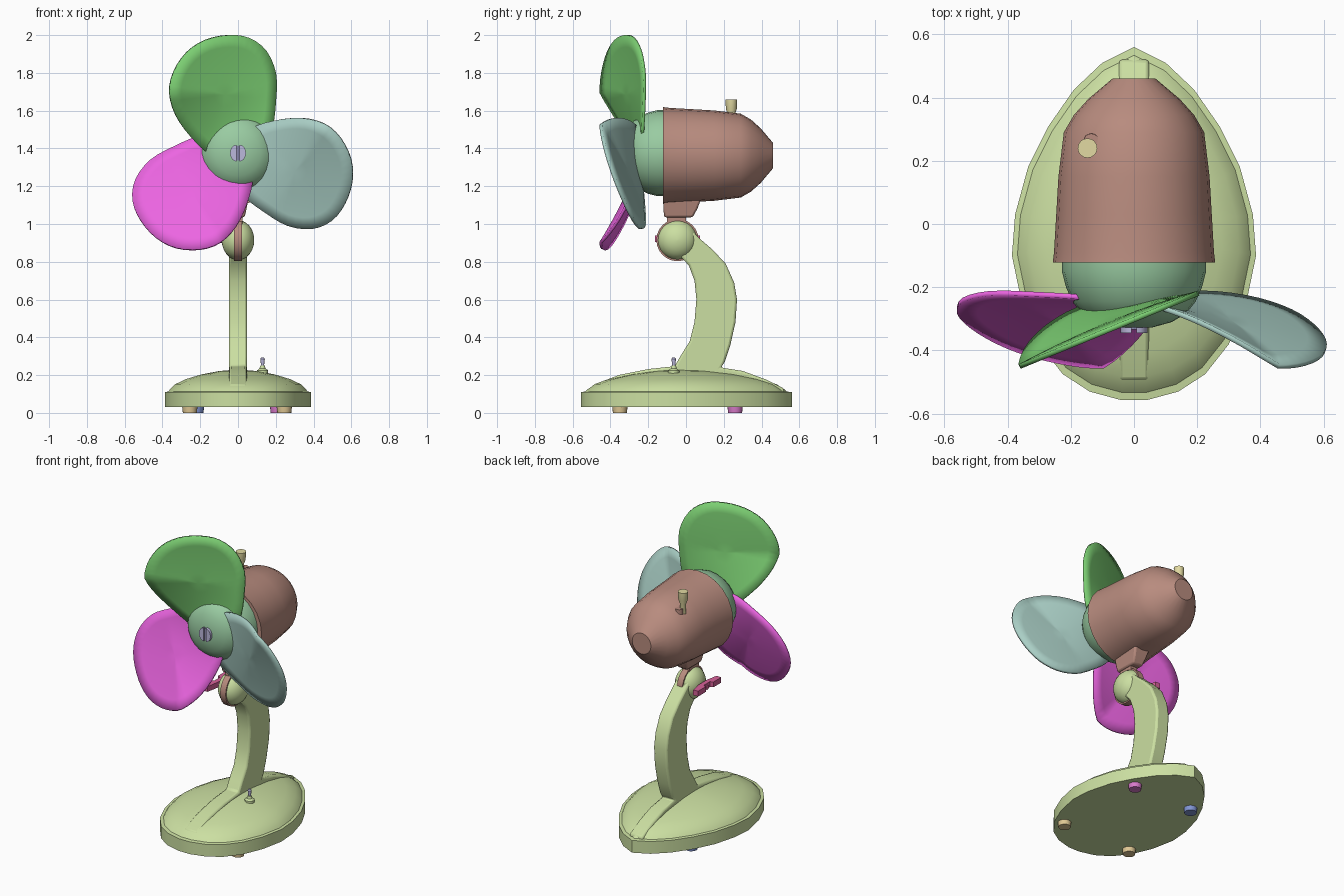
import bpy, bmesh
from math import sin, cos, pi, radians
from mathutils import Vector

if "Cube" in bpy.data.objects:
    bpy.data.objects.remove(bpy.data.objects["Cube"])


def finish(name, bm, color, angle=35, bevel=0.0):
    bmesh.ops.recalc_face_normals(bm, faces=bm.faces)
    me = bpy.data.meshes.new(name)
    bm.to_mesh(me)
    bm.free()
    ob = bpy.data.objects.new(name, me)
    bpy.context.collection.objects.link(ob)
    mat = bpy.data.materials.new(name + "_mat")
    mat.diffuse_color = (*color, 1)
    mat.use_nodes = True
    mat.node_tree.nodes["Principled BSDF"].inputs["Base Color"].default_value = mat.diffuse_color
    me.materials.append(mat)
    if bevel:
        m = ob.modifiers.new("bevel", 'BEVEL')
        m.width, m.segments, m.limit_method = bevel, 2, 'ANGLE'
        m.angle_limit = radians(50)
    bpy.ops.object.select_all(action='DESELECT')
    ob.select_set(True)
    bpy.context.view_layer.objects.active = ob
    bpy.ops.object.shade_smooth_by_angle(angle=radians(angle))
    return ob


def loft(name, rings, color, **kw):
    bm = bmesh.new()
    vs = [[bm.verts.new(p) for p in r] for r in rings]
    n = len(vs[0])
    for a, b in zip(vs, vs[1:]):
        for i in range(n):
            j = (i + 1) % n
            bm.faces.new((a[i], a[j], b[j], b[i]))
    bm.faces.new(vs[0])
    bm.faces.new(vs[-1])
    return finish(name, bm, color, **kw)


def lathe(name, center, axis, profile, color, n=24, **kw):
    # profile holds (radius, distance along axis)
    rings = []
    for r, h in profile:
        ring = []
        for i in range(n):
            c, s = r * cos(2 * pi * i / n), r * sin(2 * pi * i / n)
            p = {'X': (h, c, s), 'Y': (c, h, s), 'Z': (c, s, h)}[axis]
            ring.append(Vector(center) + Vector(p))
        rings.append(ring)
    return loft(name, rings, color, **kw)


def smooth_loop(pts, k=3):
    # closed Catmull-Rom subdivision
    out, n = [], len(pts)
    P = [Vector(p) for p in pts]
    for i in range(n):
        a, b, c, d = P[i - 1], P[i], P[(i + 1) % n], P[(i + 2) % n]
        for j in range(k):
            t = j / k
            out.append(0.5 * (2 * b + (c - a) * t + (2 * a - 5 * b + 4 * c - d) * t * t
                              + (3 * b - a - 3 * c + d) * t ** 3))
    return out


LIME = (0.60, 0.74, 0.36)
BROWN = (0.48, 0.26, 0.21)
HUB = (0.32, 0.60, 0.36)
OLIVE = (0.76, 0.70, 0.36)
LILAC = (0.50, 0.48, 0.72)
CRIMSON = (0.68, 0.12, 0.32)
HZ = 1.375          # fan axis height
BALL = (0, -0.045, 0.915)

# base: domed teardrop plate
half = [(0.04, -0.557), (0.14, -0.53), (0.225, -0.475), (0.30, -0.38), (0.355, -0.25), (0.386, -0.10),
        (0.376, 0.03), (0.335, 0.18), (0.27, 0.31), (0.19, 0.425), (0.10, 0.51)]
outline = half + [(0, 0.56)] + [(-x, y) for x, y in reversed(half)]
levels = [(1, .03), (1, .11), (.955, .113), (.93, .126), (.86, .152), (.72, .178), (.5, .204), (.25, .222), (.06, .228)]
loft("base", [[(x * s, (y + .02) * s - .02, z) for x, y in outline] for s, z in levels], LIME)

# arm with the ridge that runs along the base
arm = [(-.50, .10), (-.495, .148), (-.35, .202), (-.2, .232), (-.06, .247), (-.03, .30), (.02, .38), (.045, .48),
       (.055, .6), (.045, .7), (.015, .78), (-.04, .84), (-.04, .98), (.02, .975), (.07, .925), (.14, .865),
       (.21, .79), (.255, .69), (.27, .6), (.262, .48), (.235, .36), (.205, .27), (.185, .24), (.3, .222),
       (.42, .178), (.52, .128), (.52, .10)]
loft("arm", [[(x, y, z) for y, z in arm] for x in (-.048, .048)], LIME, bevel=.012)

# ball joint, with the tongue of the motor set in it
ball = lathe("ball_joint", BALL, 'X',
             [(max(.004, .106 * sin(pi * i / 12)), -.086 * cos(pi * i / 12)) for i in range(13)], LIME)
lathe("joint_tongue", BALL, 'X', [(.112, -.02), (.112, .02)], BROWN)
loft("motor_neck", [[(sx * w, y, z) for sx, y in ((-1, a), (1, a), (1, b), (-1, b))]
                    for w, a, b, z in ((.02, -.10, .0, .93), (.025, -.10, .0, 1.035))], BROWN)
loft("motor_bracket", [[(sx * w, y, z) for sx, y in ((-1, a), (1, a), (1, b), (-1, b))]
                       for w, a, b, z in ((.035, -.115, .035, 1.035), (.045, -.12, .06, 1.08),
                                          (.06, -.12, .09, 1.16))], BROWN, bevel=.01)

# wing nut on the left of the joint
wing = [(-.12, -.105), (-.12, -.14), (-.04, -.14), (-.03, -.12), (.03, -.12), (.04, -.14), (.12, -.14),
        (.12, -.105), (.04, -.09), (-.04, -.09)]
loft("wing_nut", [[(x, y - .045, z) for y, x in wing] for z in (.905, .94)], CRIMSON)
lathe("joint_bolt", BALL, 'X', [(.015, -.125), (.015, -.05)], CRIMSON, n=12)

# motor housing
lathe("motor_housing", (0, 0, 1.362), 'Y',
      [(.15, -.122), (.257, -.122), (.253, -.09), (.246, .03), (.239, .15), (.222, .29), (.19, .345),
       (.145, .395), (.068, .46)], BROWN)

# oscillation knob
lathe("oscillation_knob", (-.147, .24, 0), 'Z',
      [(.019, 1.50), (.019, 1.58), (.029, 1.61), (.031, 1.66)], OLIVE, n=16)
lathe("knob_socket", (-.135, .262, 0), 'Z', [(.026, 1.48), (.024, 1.555)], BROWN, n=16)

# hub
lathe("hub", (0, 0, HZ), 'Y',
      [(.228, -.11), (.228, -.15), (.215, -.20), (.195, -.245), (.165, -.283), (.12, -.31), (.055, -.328)], HUB)

# slotted shaft end
for side, label in ((-1, "left"), (1, "right")):
    pts = [(side * (.008 + .034 * sin(pi * i / 8)), .044 * cos(pi * i / 8)) for i in range(9)]
    loft("shaft_end_" + label, [[(x, y, HZ + z) for x, z in pts] for y in (-.30, -.345)], LILAC)
lathe("shaft_core", (0, 0, HZ), 'Y', [(.04, -.30), (.04, -.334)], (.25, .24, .40), n=16)

# blades: twisted, slightly dished petals
petal = [(-.14, -.005), (-.245, .08), (-.33, .2), (-.362, .32), (-.34, .43), (-.27, .535), (-.17, .60),
         (-.05, .625), (.06, .61), (.15, .54), (.2, .42), (.2, .28), (.18, .13), (.12, .05), (0, .01)]
rim = smooth_loop(petal, 3)
mid = Vector((-.07, .31))


def blade_point(p, s):
    q = mid + (p - mid) * s
    k = min(1, max(0, (.32 - q.y) / .32))
    y = -.335 + .08 * k + .41 * (1 - .75 * k) * (q.x + .08) + .018 * (1 - s * s)
    return Vector((q.x, y, q.y))


for i, (label, col) in enumerate((("top", (.20, .62, .17)), ("right", (.40, .62, .56)), ("left", (.84, .13, .76)))):
    bm = bmesh.new()
    vs = [[bm.verts.new(blade_point(p, s)) for p in rim] for s in (1, .8, .6, .4, .2)]
    n = len(rim)
    for a, b in zip(vs, vs[1:]):
        for j in range(n):
            bm.faces.new((a[j], a[(j + 1) % n], b[(j + 1) % n], b[j]))
    c = bm.verts.new(blade_point(mid, 0))
    for j in range(n):
        bm.faces.new((vs[-1][j], vs[-1][(j + 1) % n], c))
    ob = finish("blade_" + label, bm, col)
    sol = ob.modifiers.new("thickness", 'SOLIDIFY')
    sol.thickness, sol.offset = .016, 0
    ob.modifiers.move(len(ob.modifiers) - 1, 0)
    ob.location.z = HZ
    ob.rotation_euler.y = i * 2 * pi / 3

# toggle switch on the base
lathe("switch_nut", (.13, -.065, 0), 'Z', [(.03, .19), (.03, .225), (.016, .235), (.012, .25)], LIME, n=12)
lathe("switch_lever", (.13, -.065, 0), 'Z', [(.007, .24), (.012, .285), (.008, .292)], LILAC, n=12)

# feet
for label, x, y, col in (("front_left", -.255, -.35, (.75, .58, .30)), ("front_right", .245, -.35, (.75, .58, .30)),
                         ("back_left", -.22, .26, (.22, .30, .65)), ("back_right", .21, .26, (.70, .20, .60))):
    lathe("foot_" + label, (x, y, 0), 'Z', [(.037, 0), (.041, .035)], col, n=16)
